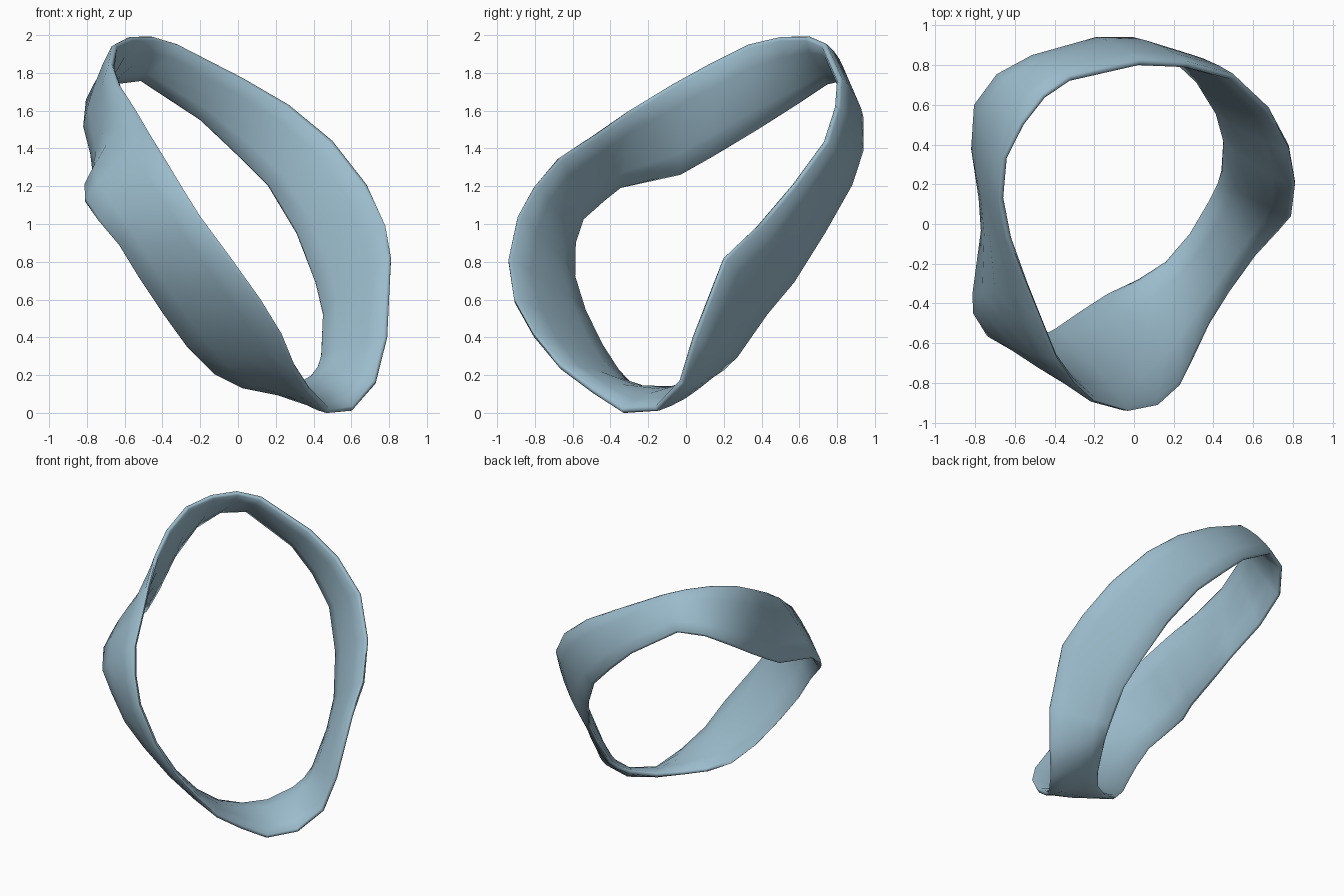
import bpy
import bmesh
import math
from mathutils import Vector

cube = bpy.data.objects.get("Cube")
if cube:
    bpy.data.objects.remove(cube, do_unlink=True)

RIM = 0.013
BULGE = 0.02

# Points along the two rims of the band, paired across its width
upper_rim = [
    (.61, -.16, .02), (.48, -.34, .01), (.38, -.5, .12), (.3, -.67, .25),
    (.23, -.81, .42), (.12, -.91, .6), (-.03, -.94, .81), (-.2, -.89, 1.04),
    (-.3, -.8, 1.2), (-.39, -.67, 1.35), (-.47, -.47, 1.48), (-.54, -.3, 1.6),
    (-.63, -.07, 1.74), (-.67, .13, 1.85), (-.65, .33, 1.95), (-.56, .5, 1.99),
    (-.45, .64, 1.99), (-.32, .73, 1.95), (.03, .81, 1.77), (.27, .8, 1.63),
    (.5, .74, 1.44), (.68, .57, 1.21), (.78, .38, .99), (.81, .2, .82),
    (.79, .04, .4), (.73, -.03, .16)]
lower_rim = [
    (.38, .12, .19), (.28, -.05, .13), (.16, -.19, .12), (.02, -.28, .14),
    (-.13, -.35, .21), (-.27, -.44, .35), (-.4, -.53, .53), (-.52, -.59, .71),
    (-.63, -.59, .89), (-.74, -.55, 1.02), (-.81, -.44, 1.12), (-.81, -.35, 1.19),
    (-.76, -.03, 1.26), (-.77, .13, 1.35), (-.81, .38, 1.5), (-.8, .6, 1.64),
    (-.69, .75, 1.74), (-.52, .84, 1.76), (-.2, .93, 1.55), (-.02, .93, 1.38),
    (.16, .87, 1.2), (.31, .73, .95), (.41, .57, .69), (.45, .43, .52),
    (.44, .27, .3), (.42, .2, .24)]


def band_section():
    """Closed lens section as (place across the width, offset along the normal)."""
    across = [0.03, 0.25, 0.5, 0.75, 0.97]
    outer = [(u, RIM + BULGE * 4 * u * (1 - u)) for u in across]
    inner = [(u, -offset) for u, offset in reversed(outer)]
    return [(0, 0)] + outer + [(1, 0)] + inner


def make_material(name, colour):
    mat = bpy.data.materials.new(name)
    mat.use_nodes = True
    mat.diffuse_color = colour
    shader = mat.node_tree.nodes["Principled BSDF"]
    shader.inputs["Base Color"].default_value = colour
    shader.inputs["Roughness"].default_value = 0.6
    return mat


def make_band(name, first, second, material):
    """Sweep the section around the ring, stretched between both rims."""
    first = [Vector(p) for p in first]
    second = [Vector(p) for p in second]
    bm = bmesh.new()
    count = len(first)
    section = band_section()
    mids = [(a + b) / 2 for a, b in zip(first, second)]
    rings = []
    for i, (a, b) in enumerate(zip(first, second)):
        tangent = mids[(i + 1) % count] - mids[i - 1]
        normal = tangent.cross(b - a).normalized()
        rings.append([bm.verts.new(a.lerp(b, u) + normal * offset)
                      for u, offset in section])
    for i, ring in enumerate(rings):
        following = rings[(i + 1) % count]
        for j in range(len(section)):
            k = (j + 1) % len(section)
            bm.faces.new((ring[j], ring[k], following[k], following[j]))
    bmesh.ops.recalc_face_normals(bm, faces=bm.faces)
    mesh = bpy.data.meshes.new(name)
    bm.to_mesh(mesh)
    bm.free()
    mesh.materials.append(material)
    band = bpy.data.objects.new(name, mesh)
    bpy.context.collection.objects.link(band)
    return band


# Twisted ring band, with its soft rims shaded smoothly
blue = make_material("soft_blue", (0.33, 0.50, 0.60, 1))
band = make_band("twisted_band", upper_rim, lower_rim, blue)
bpy.ops.object.select_all(action='DESELECT')
band.select_set(True)
bpy.context.view_layer.objects.active = band
bpy.ops.object.shade_smooth_by_angle(angle=math.radians(85))
